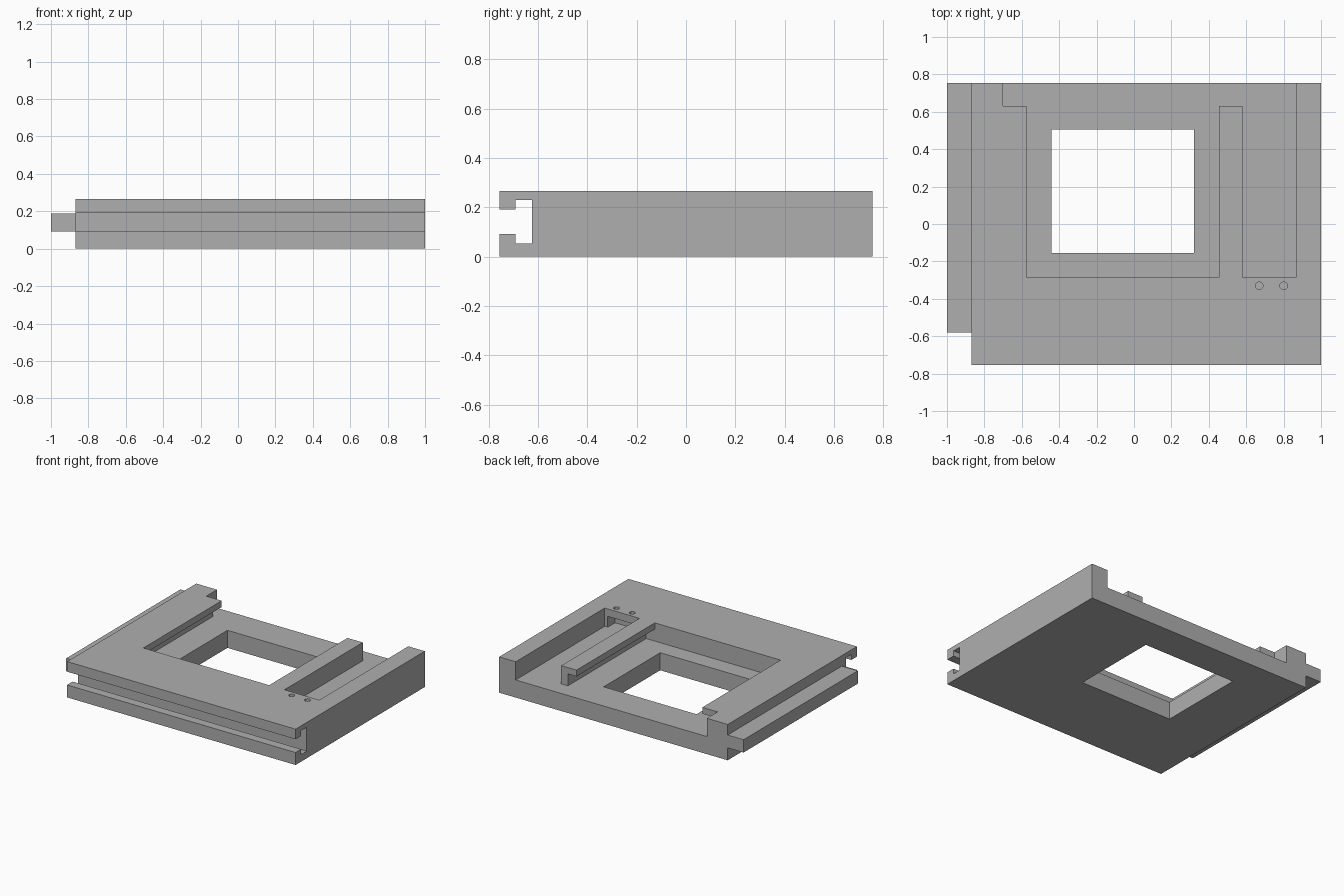
import bpy

cube = bpy.data.objects.get("Cube")
if cube:
    bpy.data.objects.remove(cube, do_unlink=True)

grey = bpy.data.materials.new("plain grey")
grey.use_nodes = True
grey.diffuse_color = (0.43, 0.43, 0.43, 1)
grey.node_tree.nodes["Principled BSDF"].inputs["Base Color"].default_value = (0.43, 0.43, 0.43, 1)


def box(name, x, y, z):
    """Box from (low, high) ranges on each axis."""
    ranges = (x, y, z)
    bpy.ops.mesh.primitive_cube_add(size=1)
    ob = bpy.context.object
    ob.name = name
    for v in ob.data.vertices:
        v.co = [r[0] if c < 0 else r[1] for c, r in zip(v.co, ranges)]
    ob.data.materials.append(grey)
    return ob


def cut(target, cutter):
    """Subtract a cutter from the target, then remove the cutter."""
    mod = target.modifiers.new(cutter.name, 'BOOLEAN')
    mod.operation = 'DIFFERENCE'
    mod.solver = 'EXACT'
    mod.object = cutter
    cutter.hide_render = True
    bpy.context.view_layer.objects.active = target
    bpy.ops.object.modifier_apply(modifier=mod.name)
    bpy.data.objects.remove(cutter, do_unlink=True)


LEFT, RIGHT = -0.87, 1.0
BACK, FRONT = 0.755, -0.755
TOP, FLOOR = 0.265, 0.13
OUT = 0.2                      # overshoot of the cutters
WALL = -0.285                  # front wall of both pockets
above = (FLOOR, TOP + OUT)
pocket_y = (WALL, BACK + OUT)

frame = box("frame_body", (LEFT, RIGHT), (FRONT, BACK), (0, TOP))

# Top recess: sliding slot, side pocket and the open strip along the back
cut(frame, box("slot", (-0.575, 0.455), pocket_y, above))
cut(frame, box("slot_undercut", (-0.645, 0.525), pocket_y, (FLOOR, 0.218)))
cut(frame, box("side_pocket", (0.58, 0.865), pocket_y, above))
cut(frame, box("back_strip", (-0.70, 0.865), (0.63, BACK + OUT), above))

# Central window
cut(frame, box("window", (-0.44, 0.32), (-0.155, 0.505), (-OUT, TOP)))

# T-shaped groove along the front
groove_x = (LEFT - OUT, RIGHT + OUT)
cut(frame, box("groove_neck", groove_x, (FRONT - OUT, -0.66), (0.092, 0.19)))
cut(frame, box("groove_head", groove_x, (-0.69, -0.625), (0.052, 0.23)))

# Small recess under the lip, reached by two round holes
cut(frame, box("pin_recess", (0.63, 0.84), (-0.37, WALL + 0.05), (FLOOR, 0.21)))
for x in (0.67, 0.80):
    bpy.ops.mesh.primitive_cylinder_add(vertices=32, radius=0.02, depth=0.2,
                                        location=(x, -0.33, 0.28))
    hole = bpy.context.object
    hole.name = "pin_hole"
    hole.data.materials.append(grey)
    cut(frame, hole)

# Tongue along the right-hand side
box("side_tongue", (-1.0, LEFT), (-0.58, BACK), (0.092, 0.187))
